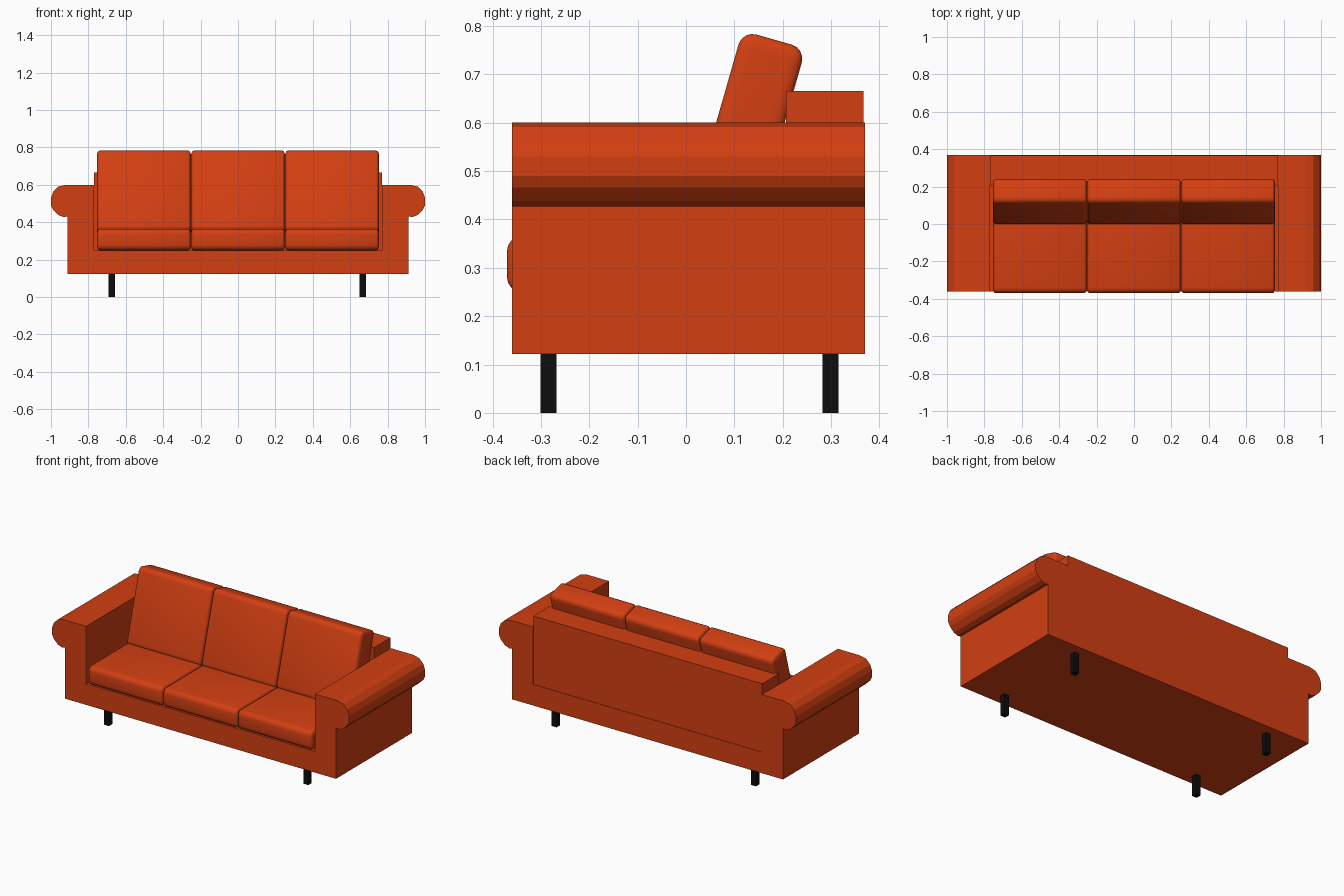
import bpy, bmesh, math
from mathutils import Matrix, Vector

if "Cube" in bpy.data.objects:
    bpy.data.objects.remove(bpy.data.objects["Cube"])


def material(name, color):
    m = bpy.data.materials.new(name)
    m.diffuse_color = color
    m.use_nodes = True
    m.node_tree.nodes["Principled BSDF"].inputs["Base Color"].default_value = m.diffuse_color
    return m


FABRIC = material("orange_fabric", (0.65, 0.05, 0.006, 1))
BLACK = material("black_leg", (0.004, 0.004, 0.004, 1))


def add_object(name, bm, mat):
    bmesh.ops.recalc_face_normals(bm, faces=bm.faces)
    me = bpy.data.meshes.new(name)
    bm.to_mesh(me)
    bm.free()
    me.materials.append(mat)
    ob = bpy.data.objects.new(name, me)
    bpy.context.collection.objects.link(ob)
    return ob


def box(name, lo, hi, mat):
    lo, hi = Vector(lo), Vector(hi)
    bm = bmesh.new()
    bmesh.ops.create_cube(bm, size=1, matrix=Matrix.Translation((lo + hi) / 2)
                          @ Matrix.Diagonal((*(hi - lo), 1)))
    return add_object(name, bm, mat)


def cushion(name, size, center, tilt=0.0, radius=0.03, squash=0.5):
    # rounded box, with tighter rounding across the width than in the side profile
    bm = bmesh.new()
    bmesh.ops.create_cube(bm, size=1, matrix=Matrix.Diagonal(
        (size[0] / squash, size[1], size[2], 1)))
    bmesh.ops.bevel(bm, geom=bm.edges[:], offset=radius, segments=4,
                    profile=0.5, affect='EDGES')
    bm.transform(Matrix.Diagonal((squash, 1, 1, 1)))
    ob = add_object(name, bm, FABRIC)
    ob.location = center
    ob.rotation_euler = (tilt, 0, 0)
    bpy.ops.object.select_all(action='DESELECT')
    ob.select_set(True)
    bpy.context.view_layer.objects.active = ob
    bpy.ops.object.shade_smooth_by_angle(angle=math.radians(35))
    return ob


# frame: base and rolled arms as one extruded front profile
half = [(0.77, 0.25), (0.77, 0.60), (0.92, 0.60), (0.96, 0.591), (0.988, 0.563),
        (1.0, 0.53), (1.0, 0.49), (0.988, 0.466), (0.96, 0.438), (0.93, 0.427),
        (0.912, 0.432), (0.912, 0.122)]
outline = half + [(-x, z) for x, z in reversed(half)]
bm = bmesh.new()
face = bm.faces.new([bm.verts.new((x, -0.36, z)) for x, z in outline])
ext = bmesh.ops.extrude_face_region(bm, geom=[face])
bmesh.ops.translate(bm, vec=(0, 0.73, 0),
                    verts=[v for v in ext["geom"] if isinstance(v, bmesh.types.BMVert)])
add_object("sofa_frame", bm, FABRIC)

# backrest panel between the arms
box("backrest", (-0.77, 0.207, 0.25), (0.77, 0.367, 0.665), FABRIC)

# seat and leaning back cushions
TILT = math.radians(16)
LENGTH, THICK = 0.453, 0.136
up = Vector((0, math.sin(TILT), math.cos(TILT)))
back = Vector((0, math.cos(TILT), -math.sin(TILT)))
for i, side in enumerate(("left", "middle", "right")):
    x = (i - 1) * 0.503
    cushion(side + "_seat_cushion", (0.503, 0.575, 0.115), (x, -0.0825, 0.3075))
    cushion(side + "_back_cushion", (0.503, THICK, LENGTH),
            Vector((x, -0.008, 0.355)) + up * LENGTH / 2 + back * THICK / 2, -TILT)

# four legs
for side, x in (("left", -0.675), ("right", 0.667)):
    for end, y in (("front", -0.284), ("back", 0.299)):
        box(f"{end}_{side}_leg", (x - 0.0165, y - 0.0165, 0),
            (x + 0.0165, y + 0.0165, 0.124), BLACK)
